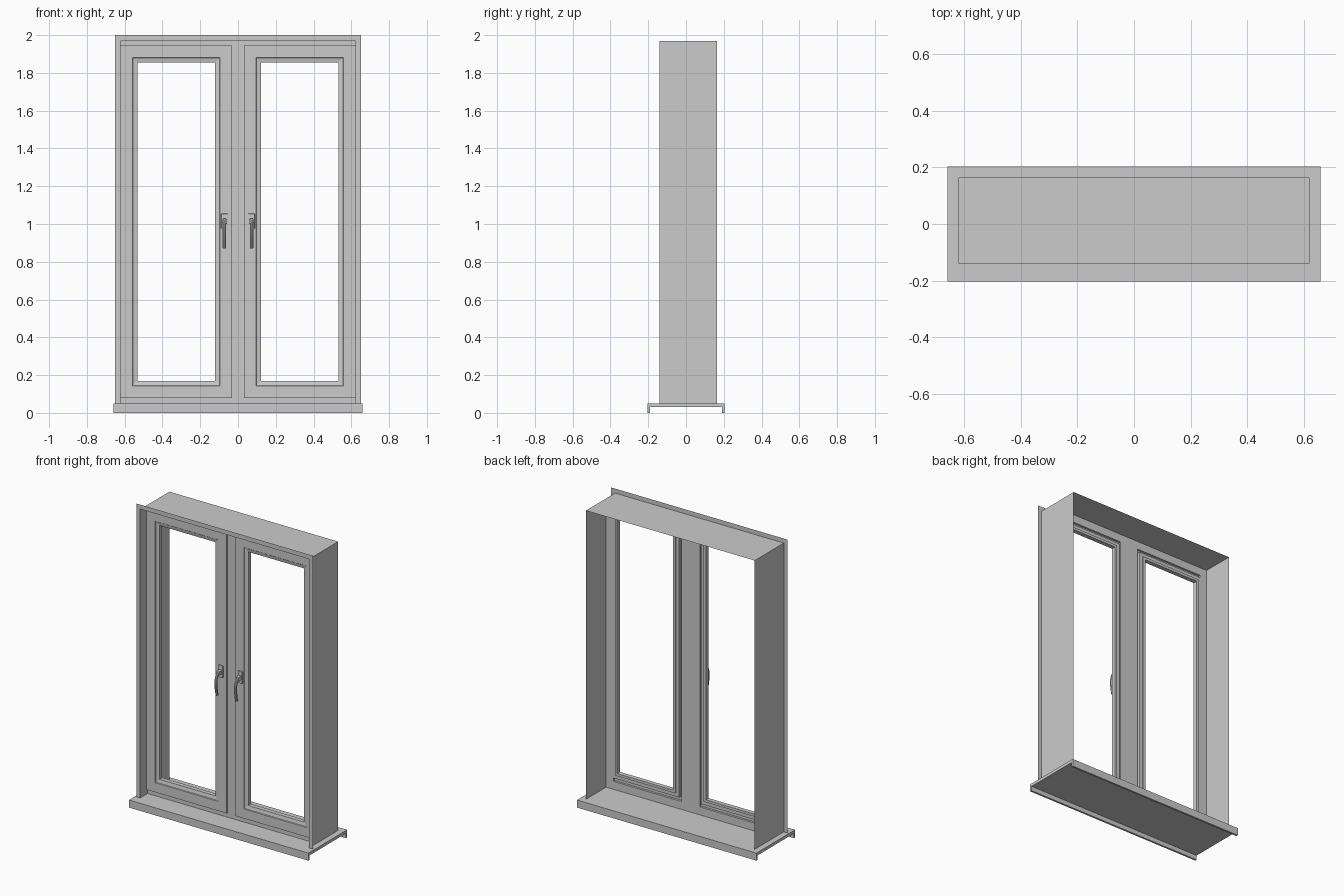
import bpy, bmesh

if "Cube" in bpy.data.objects:
    bpy.data.objects.remove(bpy.data.objects["Cube"])

FRONT, BACK = -0.14, 0.165      # depth range of the wall reveal
SILL_TOP = 0.05


def finish(name, bm, recalc=True):
    if recalc:
        bmesh.ops.recalc_face_normals(bm, faces=bm.faces)
    mesh = bpy.data.meshes.new(name)
    bm.to_mesh(mesh)
    bm.free()
    ob = bpy.data.objects.new(name, mesh)
    bpy.context.collection.objects.link(ob)
    return ob


def box(name, x0, x1, y0, y1, z0, z1, bevel=0):
    bm = bmesh.new()
    bmesh.ops.create_cube(bm, size=1)
    for v in bm.verts:
        v.co = ((x0 + x1) / 2 + v.co.x * (x1 - x0),
                (y0 + y1) / 2 + v.co.y * (y1 - y0),
                (z0 + z1) / 2 + v.co.z * (z1 - z0))
    if bevel:
        bmesh.ops.bevel(bm, geom=bm.edges[:], offset=bevel, segments=2,
                        profile=0.5, affect='EDGES')
    return finish(name, bm)


def ring(name, x0, x1, z0, z1, profile):
    """Mitred rectangular frame; profile is a closed list of (inset, y)."""
    bm = bmesh.new()
    loops = [[bm.verts.new(p) for p in ((x0 + i, y, z0 + i), (x1 - i, y, z0 + i),
                                        (x1 - i, y, z1 - i), (x0 + i, y, z1 - i))]
             for i, y in profile]
    for k, a in enumerate(loops):
        b = loops[(k + 1) % len(loops)]
        for j in range(4):
            bm.faces.new((a[j], a[(j + 1) % 4], b[(j + 1) % 4], b[j]))
    return finish(name, bm)


# Sill: channel section with down-turned lips, extruded along x
section = [(-0.203, 0), (-0.19, 0), (-0.19, 0.03), (0.19, 0.03), (0.19, 0),
           (0.203, 0), (0.203, SILL_TOP), (-0.203, SILL_TOP)]
bm = bmesh.new()
face = bm.faces.new([bm.verts.new((-0.66, y, z)) for y, z in section])
ext = bmesh.ops.extrude_face_region(bm, geom=[face])
moved = [g for g in ext['geom'] if isinstance(g, bmesh.types.BMVert)]
bmesh.ops.translate(bm, vec=(1.32, 0, 0), verts=moved)
finish("sill", bm)

# Wall reveal: thin front flange turning back into the lining
bm = bmesh.new()
arches = [[bm.verts.new(p) for p in ((-x, y, SILL_TOP), (-x, y, zt), (x, y, zt), (x, y, SILL_TOP))]
          for x, y, zt in ((0.65, FRONT, 2.0), (0.621, FRONT, 1.97), (0.621, BACK, 1.97))]
for a, b in zip(arches, arches[1:]):
    for j in range(3):
        bm.faces.new((a[j], a[j + 1], b[j + 1], b[j]))
finish("reveal_lining", bm)

# Fixed outer frame and centre mullion
ring("outer_frame", -0.621, 0.621, SILL_TOP, 1.97,
     [(0, -0.063), (0.053, -0.063), (0.053, -0.048), (0, -0.048)])
box("mullion", -0.068, 0.068, -0.063, -0.048, 0.103, 1.917)

# Opening sashes: overlapping lip, sloped glazing bead, stepped back
sash_profile = [(0, -0.062), (0, -0.074), (0.063, -0.074), (0.066, -0.070),
                (0.089, -0.065), (0.089, -0.036), (0.072, -0.036),
                (0.072, -0.043), (0.048, -0.043), (0.048, -0.062)]

for side, s in (("left", -1), ("right", 1)):
    x0, x1 = sorted((s * 0.032, s * 0.621))
    ring(side + "_sash", x0, x1, 0.08, 1.945, sash_profile)

    # Handle: base plate, neck and curved lever
    hx = s * 0.072
    box(side + "_handle_plate", hx - 0.017, hx + 0.017, -0.083, -0.072, 0.975, 1.055, 0.003)
    box(side + "_handle_neck", hx - 0.011, hx + 0.011, -0.112, -0.08, 1.0, 1.028, 0.004)
    cu = bpy.data.curves.new(side + "_handle_lever", 'CURVE')
    cu.dimensions = '3D'
    cu.bevel_depth = 0.009
    cu.bevel_resolution = 3
    cu.resolution_u = 6
    cu.use_fill_caps = True
    sp = cu.splines.new('BEZIER')
    path = [(-0.105, 1.018), (-0.123, 0.99), (-0.128, 0.94), (-0.118, 0.872)]
    sp.bezier_points.add(len(path) - 1)
    for bp, (y, z) in zip(sp.bezier_points, path):
        bp.co = (hx, y, z)
        bp.handle_left_type = bp.handle_right_type = 'AUTO'
    lever = bpy.data.objects.new(side + "_handle_lever", cu)
    bpy.context.collection.objects.link(lever)
    bpy.ops.object.select_all(action='DESELECT')
    lever.select_set(True)
    bpy.context.view_layer.objects.active = lever
    bpy.ops.object.convert(target='MESH')
    bpy.ops.object.shade_smooth_by_angle()
